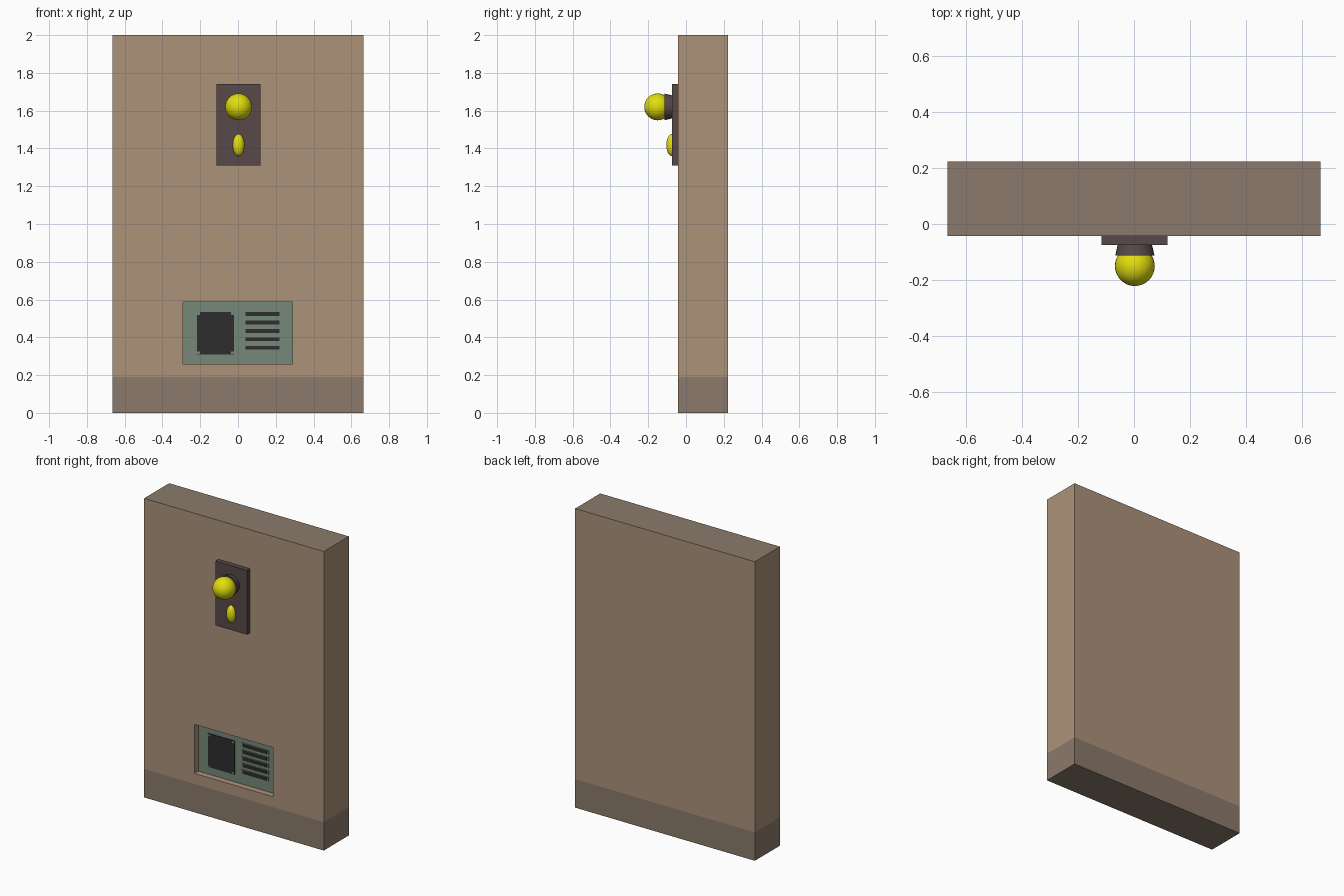
import bpy, bmesh, math
from mathutils import Vector, Matrix

if "Cube" in bpy.data.objects:
    bpy.data.objects.remove(bpy.data.objects["Cube"])


def material(name, rgb):
    lin = [((c / 255 + 0.055) / 1.055) ** 2.4 for c in rgb]
    m = bpy.data.materials.new(name)
    m.diffuse_color = (*lin, 1)
    m.use_nodes = True
    m.node_tree.nodes["Principled BSDF"].inputs["Base Color"].default_value = m.diffuse_color
    return m


TAN = material("tan wall", (172, 146, 122))
BROWN = material("grey brown trim", (139, 122, 107))
PLUM = material("dark plum metal", (88, 72, 72))
GREEN = material("grey green panel", (118, 136, 120))
BLACK = material("charcoal", (45, 45, 45))
YELLOW = material("yellow", (226, 222, 14))


def finish(name, bm, *mats, smooth=False):
    bmesh.ops.recalc_face_normals(bm, faces=bm.faces[:])
    me = bpy.data.meshes.new(name)
    bm.to_mesh(me)
    bm.free()
    ob = bpy.data.objects.new(name, me)
    bpy.context.collection.objects.link(ob)
    for m in mats:
        me.materials.append(m)
    if smooth:
        bpy.context.view_layer.objects.active = ob
        bpy.ops.object.select_all(action='DESELECT')
        ob.select_set(True)
        bpy.ops.object.shade_smooth_by_angle(angle=math.radians(35))
    return ob


def box_mesh(lo, hi):
    lo, hi = Vector(lo), Vector(hi)
    bm = bmesh.new()
    bmesh.ops.create_cube(bm, size=1,
                          matrix=Matrix.Translation((lo + hi) / 2) @ Matrix.Diagonal((*(hi - lo), 1)))
    return bm


def box(name, lo, hi, mat):
    return finish(name, box_mesh(lo, hi), mat)


def ellipsoid(name, centre, radii, mat):
    bm = bmesh.new()
    bmesh.ops.create_uvsphere(bm, u_segments=32, v_segments=16, radius=1)
    bm.transform(Matrix.Translation(centre) @ Matrix.Diagonal((*radii, 1))
                 @ Matrix.Rotation(math.pi / 2, 4, 'X'))
    return finish(name, bm, mat, smooth=True)


# Wall slab with skirting band and a recess cut in the front
FRONT, BACK, W, BASE = -0.043, 0.222, 0.665, 0.19
RX0, RX1, RZ0, RZ1, DEPTH = -0.292, 0.288, 0.26, 0.588, 0.04
PANEL_Y = FRONT + DEPTH
bm = box_mesh((-W, FRONT, 0), (W, BACK, 2))
for co, no in (((0, 0, BASE), (0, 0, 1)), ((0, 0, RZ0), (0, 0, 1)), ((0, 0, RZ1), (0, 0, 1)),
               ((RX0, 0, 0), (1, 0, 0)), ((RX1, 0, 0), (1, 0, 0))):
    bmesh.ops.bisect_plane(bm, geom=bm.verts[:] + bm.edges[:] + bm.faces[:],
                           plane_co=co, plane_no=no)
target = Vector(((RX0 + RX1) / 2, FRONT, (RZ0 + RZ1) / 2))
face = min(bm.faces, key=lambda f: (f.calc_center_median() - target).length)
ext = bmesh.ops.extrude_discrete_faces(bm, faces=[face])["faces"][0]
for v in ext.verts:
    v.co.y += DEPTH
for f in bm.faces:
    c = f.calc_center_median()
    f.material_index = 1 if c.z < BASE or c.z > 1.99 else 0
ext.material_index = 2
finish("wall_slab", bm, TAN, BROWN, GREEN)

# Dark square screen with corner studs
sx0, sx1, sz0, sz1 = -0.218, -0.02, 0.31, 0.535
box("screen", (sx0, PANEL_Y - 0.004, sz0), (sx1, PANEL_Y, sz1), BLACK)
for x in (sx0 + 0.009, sx1 - 0.009):
    for z in (sz0 + 0.009, sz1 - 0.009):
        box("screen_stud", (x - 0.007, PANEL_Y - 0.007, z - 0.007),
            (x + 0.007, PANEL_Y, z + 0.007), GREEN)

# Five vent slots with thin frames
for i in range(5):
    z = 0.523 - 0.0445 * i
    box("slot_frame", (0.03, PANEL_Y - 0.005, z - 0.014), (0.23, PANEL_Y, z + 0.014), GREEN)
    box("slot", (0.041, PANEL_Y - 0.008, z - 0.01), (0.219, PANEL_Y, z + 0.01), BLACK)

# Lamp plate, flared collar, round bulb and small oval light
CX, LZ = 0.003, 1.62
box("lamp_plate", (-0.115, -0.075, 1.31), (0.119, FRONT, 1.74), PLUM)
bm = bmesh.new()
bmesh.ops.create_cone(bm, cap_ends=True, segments=24, radius1=0.061, radius2=0.07, depth=0.04,
                      matrix=Matrix.Translation((CX, -0.093, LZ)) @ Matrix.Rotation(math.pi / 2, 4, 'X'))
finish("lamp_collar", bm, PLUM, smooth=True)
ellipsoid("lamp_bulb", (CX, -0.15, LZ), (0.071, 0.071, 0.071), YELLOW)
ellipsoid("oval_light", (CX, -0.075, 1.418), (0.031, 0.029, 0.058), YELLOW)
